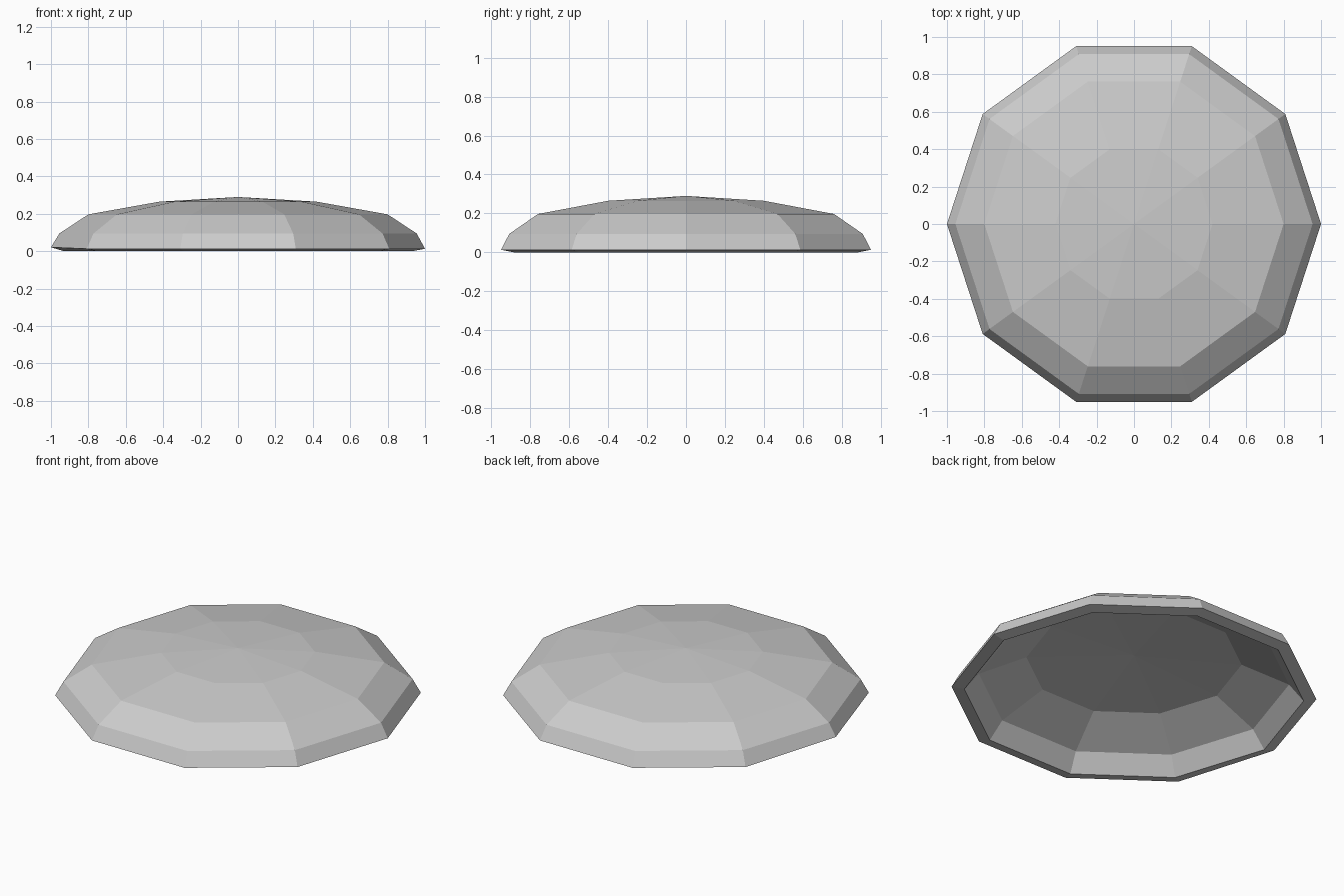
import bpy, bmesh, math

cube = bpy.data.objects.get("Cube")
if cube:
    bpy.data.objects.remove(cube, do_unlink=True)

SIDES = 10

# Single grey material
grey = bpy.data.materials.new("plain grey")
grey.use_nodes = True
colour = (0.6, 0.6, 0.6, 1)
grey.diffuse_color = colour
grey.node_tree.nodes["Principled BSDF"].inputs["Base Color"].default_value = colour

# Radius and height of each ring, from the outer crown over the rim to the inner crown
OUTER = [(0.42, 0.265), (0.80, 0.197), (0.955, 0.095), (1.0, 0.013)]
INNER = [(0.93, 0.0), (0.85, 0.10), (0.59, 0.215)]


def add_ring(bm, radius, height):
    step = math.tau / SIDES
    return [bm.verts.new((radius * math.cos(i * step), radius * math.sin(i * step), height))
            for i in range(SIDES)]


def hollow_dome(name, outer, inner, outer_top, inner_top):
    bm = bmesh.new()
    rings = [add_ring(bm, r, z) for r, z in outer + inner]
    top, ceiling = bm.verts.new((0, 0, outer_top)), bm.verts.new((0, 0, inner_top))
    for i in range(SIDES):
        j = (i + 1) % SIDES
        # Bands of the shell
        for a, b in zip(rings, rings[1:]):
            bm.faces.new((a[i], b[i], b[j], a[j]))
        # Crown fans outside and inside
        bm.faces.new((top, rings[0][i], rings[0][j]))
        bm.faces.new((ceiling, rings[-1][j], rings[-1][i]))
    # Slightly raised rim corner on the right
    rings[len(outer) - 1][SIDES // 2].co.z += 0.008
    bmesh.ops.recalc_face_normals(bm, faces=bm.faces)
    mesh = bpy.data.meshes.new(name)
    bm.to_mesh(mesh)
    bm.free()
    mesh.materials.append(grey)
    obj = bpy.data.objects.new(name, mesh)
    bpy.context.collection.objects.link(obj)
    return obj


hollow_dome("dome_shell", OUTER, INNER, 0.29, 0.25)
